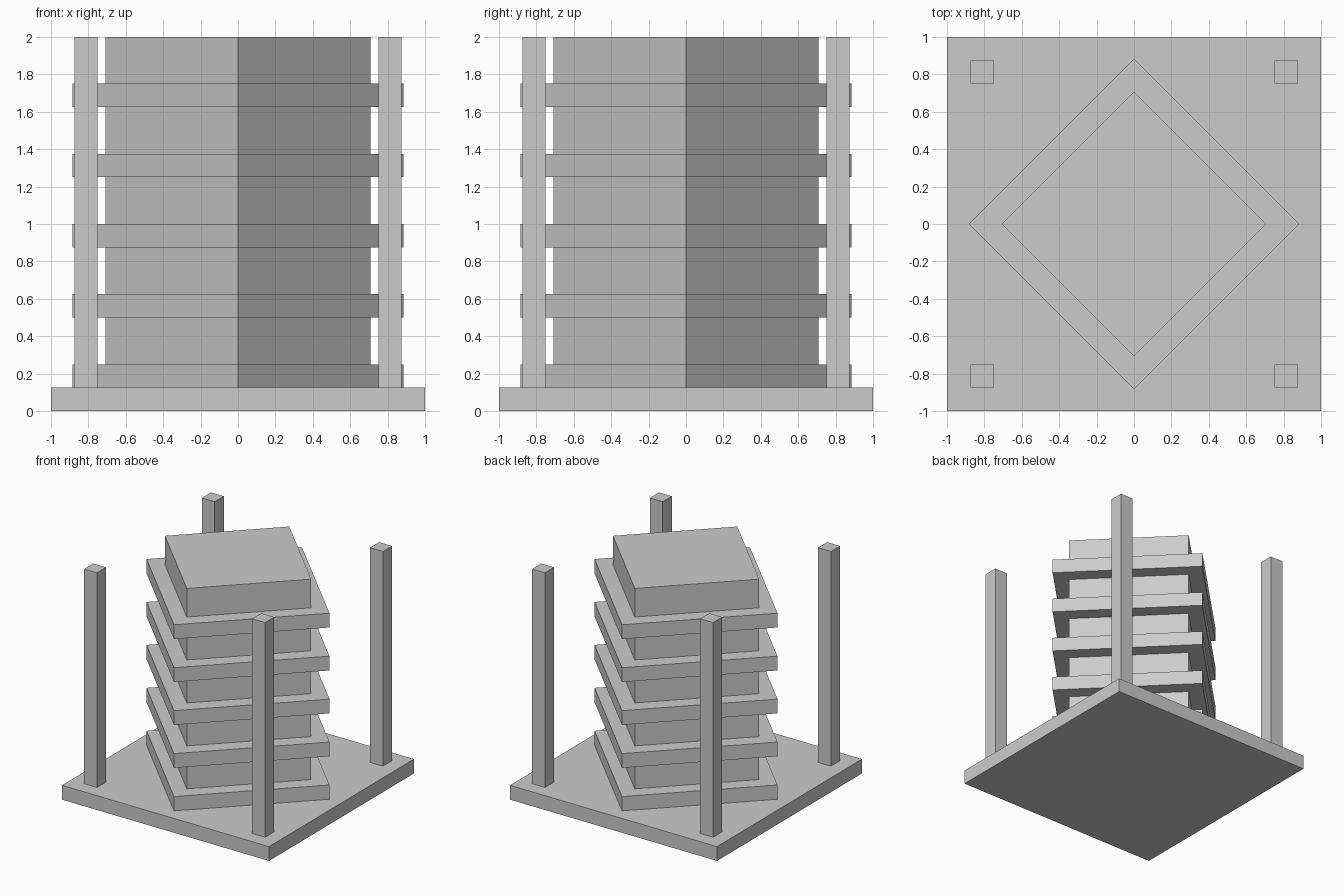
import bpy
import math

if "Cube" in bpy.data.objects:
    bpy.data.objects.remove(bpy.data.objects["Cube"])

grey = bpy.data.materials.new("plain grey")
grey.diffuse_color = (0.6, 0.6, 0.6, 1)
grey.use_nodes = True
grey.node_tree.nodes["Principled BSDF"].inputs["Base Color"].default_value = grey.diffuse_color


def box(name, width, z0, z1, x=0, y=0, turn=0):
    """Square block of the given width between two heights."""
    bpy.ops.mesh.primitive_cube_add(size=1, location=(x, y, (z0 + z1) / 2),
                                    rotation=(0, 0, turn))
    ob = bpy.context.object
    ob.name = name
    ob.scale = (width, width, z1 - z0)
    bpy.ops.object.transform_apply(location=False, rotation=False, scale=True)
    ob.data.materials.append(grey)
    return ob


THICK = 0.125
DIAGONAL = math.radians(45)

# Square base slab
box("base", 2, 0, THICK)

# Central tower, turned to a diamond
box("tower_core", 1, THICK, 2, turn=DIAGONAL)

# Evenly spaced ledges around the tower
for i in range(5):
    z = THICK + i * 0.375
    box(f"ledge_{i + 1}", 1.25, z, z + THICK, turn=DIAGONAL)

# Corner posts
for sx in (-1, 1):
    for sy in (-1, 1):
        side = ("front" if sy < 0 else "back") + ("_left" if sx < 0 else "_right")
        box(f"post_{side}", THICK, THICK, 2, sx * 0.8125, sy * 0.8125)
